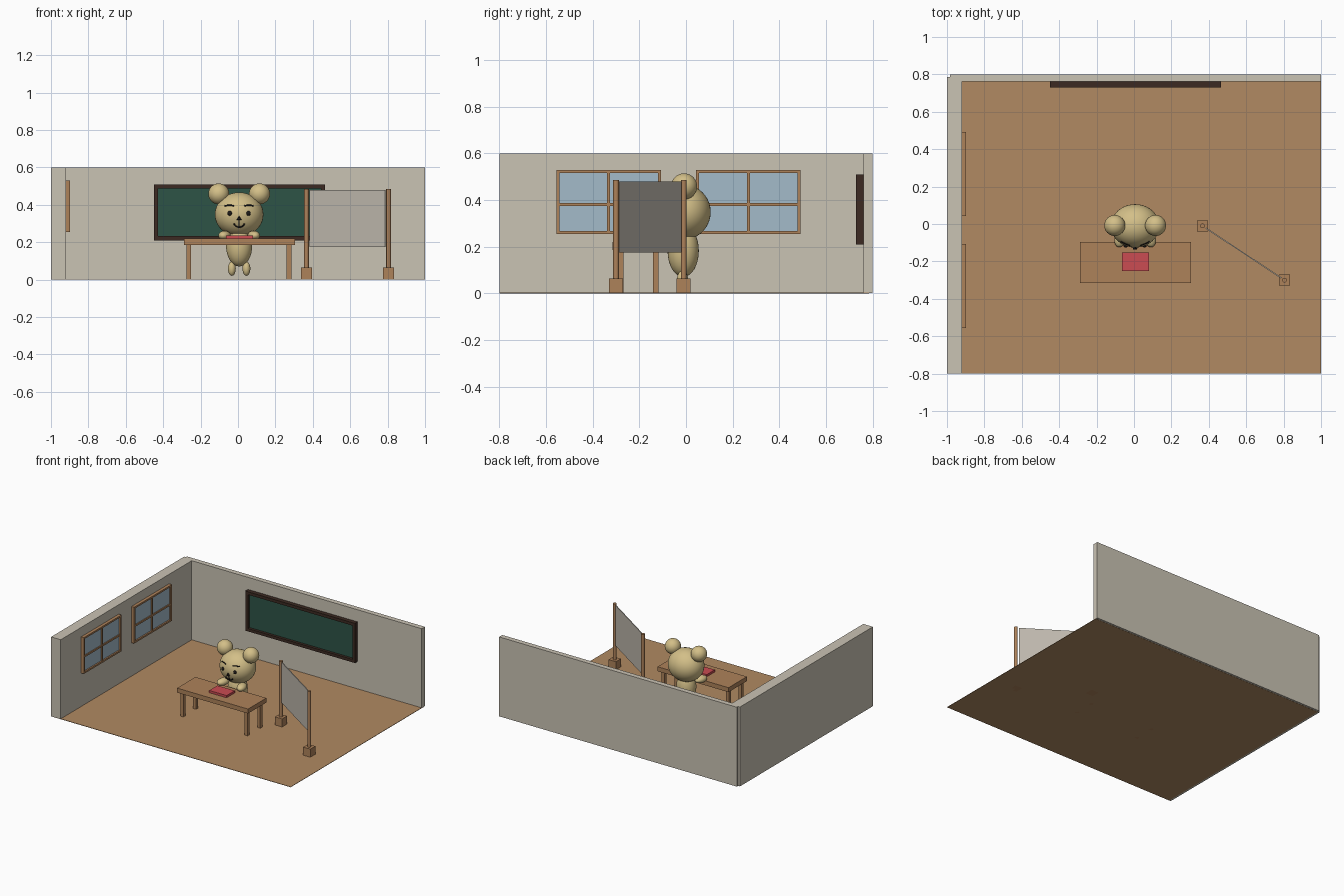
import bpy, math
from mathutils import Vector

if "Cube" in bpy.data.objects:
    bpy.data.objects.remove(bpy.data.objects["Cube"])


def mat(name, r, g, b):
    m = bpy.data.materials.new(name)
    m.diffuse_color = tuple((c / 255 / 12.92) if c < 11 else ((c / 255 + 0.055) / 1.055) ** 2.4
                            for c in (r, g, b)) + (1,)
    m.use_nodes = True
    m.node_tree.nodes["Principled BSDF"].inputs["Base Color"].default_value = m.diffuse_color
    return m


WALL = mat("wall_plaster", 202, 195, 180)
FLOOR = mat("floor_wood", 177, 138, 98)
WOOD = mat("furniture_wood", 174, 130, 90)
DARK = mat("dark_frame_wood", 60, 42, 34)
GREEN = mat("chalkboard_green", 45, 84, 70)
GLASS = mat("window_glass", 163, 187, 202)
RED = mat("book_red", 203, 76, 82)
FUR = mat("fur_tan", 211, 191, 136)
BLACK = mat("face_black", 28, 25, 24)
CLOTH = mat("screen_cloth", 193, 187, 176)


def finish(name, m, smooth=False):
    o = bpy.context.object
    o.name = name
    bpy.ops.object.transform_apply(location=False, rotation=True, scale=True)
    o.data.materials.append(m)
    if smooth:
        bpy.ops.object.shade_smooth_by_angle()
    return o


def box(name, m, x, y, z, turn=0):
    """Box from (min, max) ranges, optionally turned about z."""
    bpy.ops.mesh.primitive_cube_add(size=1, location=[sum(r) / 2 for r in (x, y, z)],
                                    rotation=(0, 0, turn))
    bpy.context.object.scale = [r[1] - r[0] for r in (x, y, z)]
    return finish(name, m)


def ball(name, m, loc, rad, rot=(0, 0, 0), seg=32):
    bpy.ops.mesh.primitive_uv_sphere_add(segments=seg, ring_count=seg // 2, location=loc, rotation=rot)
    bpy.context.object.scale = rad
    return finish(name, m, True)


def tube(name, m, points, r):
    """Round stroke through points."""
    cu = bpy.data.curves.new(name, 'CURVE')
    cu.dimensions = '3D'
    cu.bevel_depth, cu.bevel_resolution, cu.use_fill_caps = r, 2, True
    sp = cu.splines.new('POLY')
    sp.points.add(len(points) - 1)
    for p, co in zip(sp.points, points):
        p.co = (*co, 1)
    o = bpy.data.objects.new(name, cu)
    bpy.context.collection.objects.link(o)
    bpy.ops.object.select_all(action='DESELECT')
    o.select_set(True)
    bpy.context.view_layer.objects.active = o
    bpy.ops.object.convert(target='MESH')
    finish(name, m, True)


# Room
box("floor", FLOOR, (-0.985, 1), (-0.8, 0.785), (0, 0.003))
box("left_wall", WALL, (-1, -0.92), (-0.8, 0.785), (0.001, 0.6))
box("back_wall", WALL, (-0.985, 1), (0.762, 0.8), (0.001, 0.6))

# Chalkboard with raised frame
box("chalkboard", GREEN, (-0.44, 0.455), (0.75, 0.763), (0.22, 0.5))
for z in ((0.21, 0.232), (0.487, 0.509)):
    box("chalkboard_rail", DARK, (-0.45, 0.465), (0.73, 0.762), z)
for x in ((-0.45, -0.428), (0.443, 0.465)):
    box("chalkboard_stile", DARK, x, (0.73, 0.762), (0.232, 0.487))

# Windows on the left wall
T = 0.013
for y0, y1 in ((-0.556, -0.107), (0.043, 0.492)):
    z0, z1 = 0.255, 0.529
    ym, zm = (y0 + y1) / 2, 0.38
    box("window_glass", GLASS, (-0.921, -0.908), (y0 + T / 2, y1 - T / 2), (z0 + T / 2, z1 - T / 2))
    for z in (z0, z1 - T):
        box("window_rail", WOOD, (-0.92, -0.897), (y0, y1), (z, z + T))
    for y in (y0, y1 - T):
        box("window_stile", WOOD, (-0.92, -0.897), (y, y + T), (z0 + T, z1 - T))
    box("window_mullion", WOOD, (-0.92, -0.9), (ym - T / 2, ym + T / 2), (z0 + T, z1 - T))
    box("window_transom", WOOD, (-0.92, -0.901), (y0 + T, y1 - T), (zm - T / 2, zm + T / 2))

# Desk and book
box("desk_top", WOOD, (-0.288, 0.304), (-0.315, -0.096), (0.185, 0.219))
for x in (-0.263, 0.273):
    for y in (-0.281, -0.13):
        box("desk_leg", WOOD, (x - 0.0125, x + 0.0125), (y - 0.0125, y + 0.0125), (0, 0.186))
box("book", RED, (-0.065, 0.08), (-0.25, -0.153), (0.218, 0.236))

# Bear
CX = 0.006
HC, HR = Vector((CX, -0.01, 0.348)), (0.13, 0.116, 0.118)
ball("bear_head", FUR, HC, HR, seg=40)
ball("bear_body", FUR, (CX, -0.012, 0.182), (0.07, 0.067, 0.112))


def face(x, z, out=0.0):
    """Point on the front of the head, offset from its centre."""
    k = max(0, 1 - (x / HR[0]) ** 2 - (z / HR[2]) ** 2)
    return HC + Vector((x, -HR[1] * math.sqrt(k) - out, z))


for s in (-1, 1):
    ball("bear_ear", FUR, (CX + s * 0.109, -0.008, 0.458), (0.056, 0.056, 0.056))
    ball("bear_arm", FUR, (CX + s * 0.078, -0.075, 0.235), (0.032, 0.05, 0.026), (0, 0, s * 0.25))
    ball("bear_leg", FUR, (CX + s * 0.039, -0.015, 0.058), (0.021, 0.024, 0.038))
    ball("bear_eye", BLACK, face(s * 0.05, 0.006), (0.012, 0.009, 0.013), seg=16)
    tube("bear_eyebrow", BLACK,
         [face(s * (0.028 + 0.012 * i), 0.046 + 0.003 * math.sin(i * math.pi / 4)) for i in range(5)], 0.004)

# Nose and smile
bpy.ops.mesh.primitive_cone_add(vertices=3, radius1=0.018, radius2=0.012, depth=0.02,
                                location=face(0, -0.022, 0.002), rotation=(math.pi / 2, 0, 0))
finish("bear_nose", BLACK)
tube("bear_mouth", BLACK,
     [face(0.028 * math.sin(a), -0.044 - 0.024 * math.cos(a))
      for a in [math.radians(-80 + 16 * i) for i in range(11)]], 0.004)
tube("bear_lip_line", BLACK, [face(0, -0.03), face(0, -0.05), face(0, -0.068)], 0.003)

# Folding screen on two posts
A, B = Vector((0.366, -0.01)), Vector((0.805, -0.3))
for p in (A, B):
    box("screen_base", WOOD, (p.x - 0.03, p.x + 0.03), (p.y - 0.03, p.y + 0.03), (0, 0.064))
    bpy.ops.mesh.primitive_cylinder_add(vertices=16, radius=0.0125, depth=0.43, location=(p.x, p.y, 0.27))
    finish("screen_post", WOOD, True)
d, c = B - A, (A + B) / 2
h = d.length / 2 - 0.021
box("screen_cloth", CLOTH, (c.x - h, c.x + h), (c.y - 0.003, c.y + 0.003), (0.175, 0.48),
    math.atan2(d.y, d.x))
